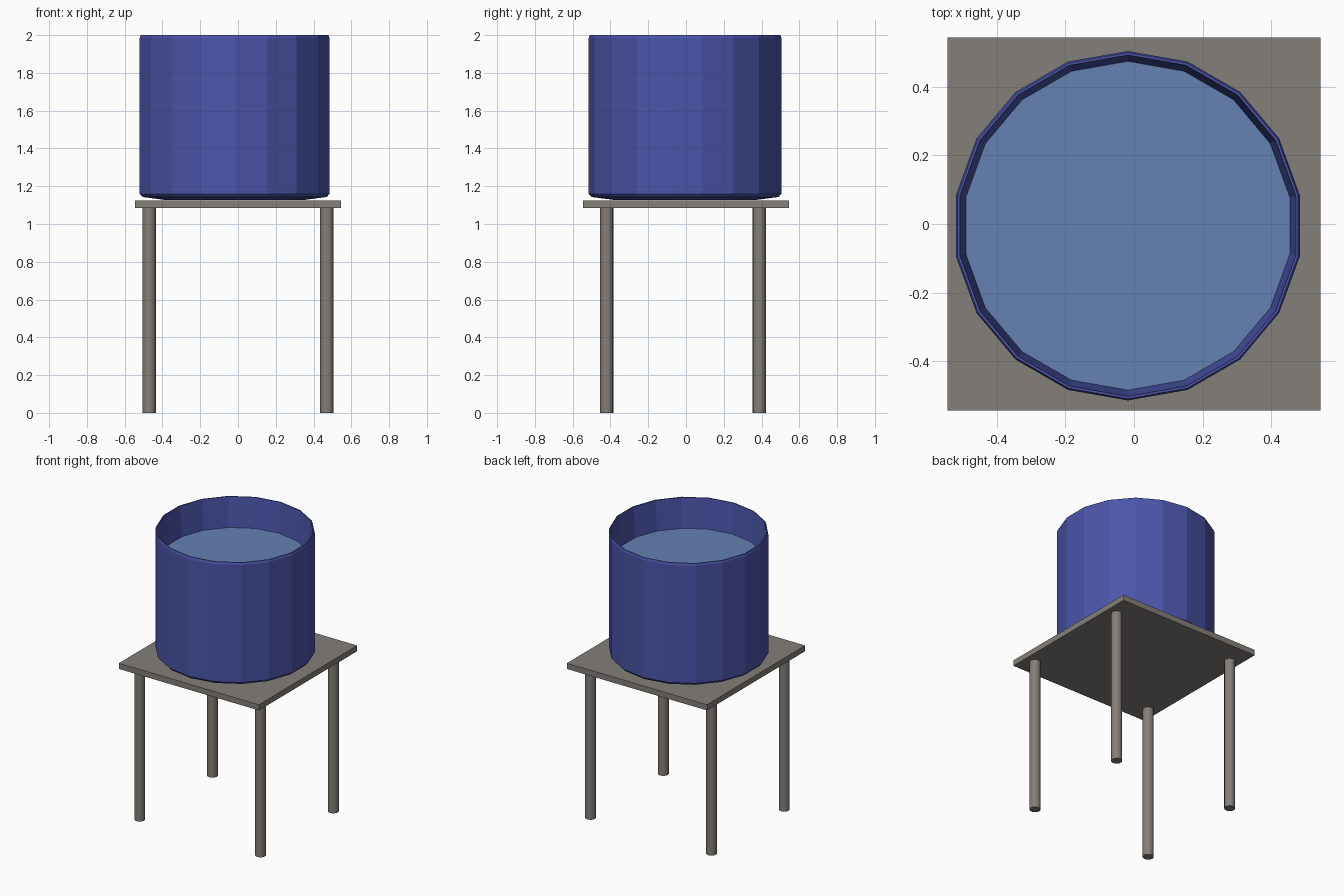
import bpy, bmesh, math

if "Cube" in bpy.data.objects:
    bpy.data.objects.remove(bpy.data.objects["Cube"])

def material(name, rgb):
    m = bpy.data.materials.new(name)
    m.diffuse_color = (*rgb, 1)
    m.use_nodes = True
    m.node_tree.nodes["Principled BSDF"].inputs["Base Color"].default_value = m.diffuse_color
    return m

BLUE = material("blue_plastic", (0.07, 0.09, 0.40))
WATER = material("water_blue", (0.13, 0.22, 0.45))
STEEL = material("warm_grey", (0.23, 0.21, 0.19))
CX, CY, SIDES = -0.018, -0.005, 18

def finish(name, bm, mat):
    bmesh.ops.recalc_face_normals(bm, faces=bm.faces)
    me = bpy.data.meshes.new(name)
    bm.to_mesh(me)
    bm.free()
    me.materials.append(mat)
    ob = bpy.data.objects.new(name, me)
    bpy.context.collection.objects.link(ob)
    return ob

def ring(bm, r, z):
    # first vertex sits on the y axis
    angles = [math.pi / 2 + 2 * math.pi * i / SIDES for i in range(SIDES)]
    return [bm.verts.new((CX + r * math.cos(a), CY + r * math.sin(a), z)) for a in angles]

# Tank: lathed shell, from outer base over the rim to the inner floor
bm = bmesh.new()
profile = [(0.38, 1.128), (0.495, 1.143), (0.51, 1.16), (0.51, 1.985), (0.505, 2.0),
           (0.498, 2.0), (0.48, 1.79), (0.48, 1.17)]
rings = [ring(bm, r, z) for r, z in profile]
for a, b in zip(rings, rings[1:]):
    for i in range(SIDES):
        j = (i + 1) % SIDES
        bm.faces.new((a[i], a[j], b[j], b[i]))
bm.faces.new(rings[0])
bm.faces.new(rings[-1])
finish("tank", bm, BLUE)

# Water surface inside the tank
bm = bmesh.new()
bm.faces.new(ring(bm, 0.48, 1.79))
finish("water", bm, WATER)

# Platform under the tank
bpy.ops.mesh.primitive_cube_add(size=1, location=(0, 0, 1.104))
platform = bpy.context.object
platform.name = "platform"
platform.scale = (1.09, 1.09, 0.04)
platform.data.materials.append(STEEL)

# Four round legs
for side, x in (("left", -0.47), ("right", 0.47)):
    for end, y in (("front", -0.42), ("back", 0.388)):
        bpy.ops.mesh.primitive_cylinder_add(vertices=16, radius=0.035, depth=1.085,
                                            location=(x, y, 0.5425))
        leg = bpy.context.object
        leg.name = f"{end}_{side}_leg"
        leg.data.materials.append(STEEL)
        bpy.ops.object.shade_smooth_by_angle(angle=math.radians(30))
